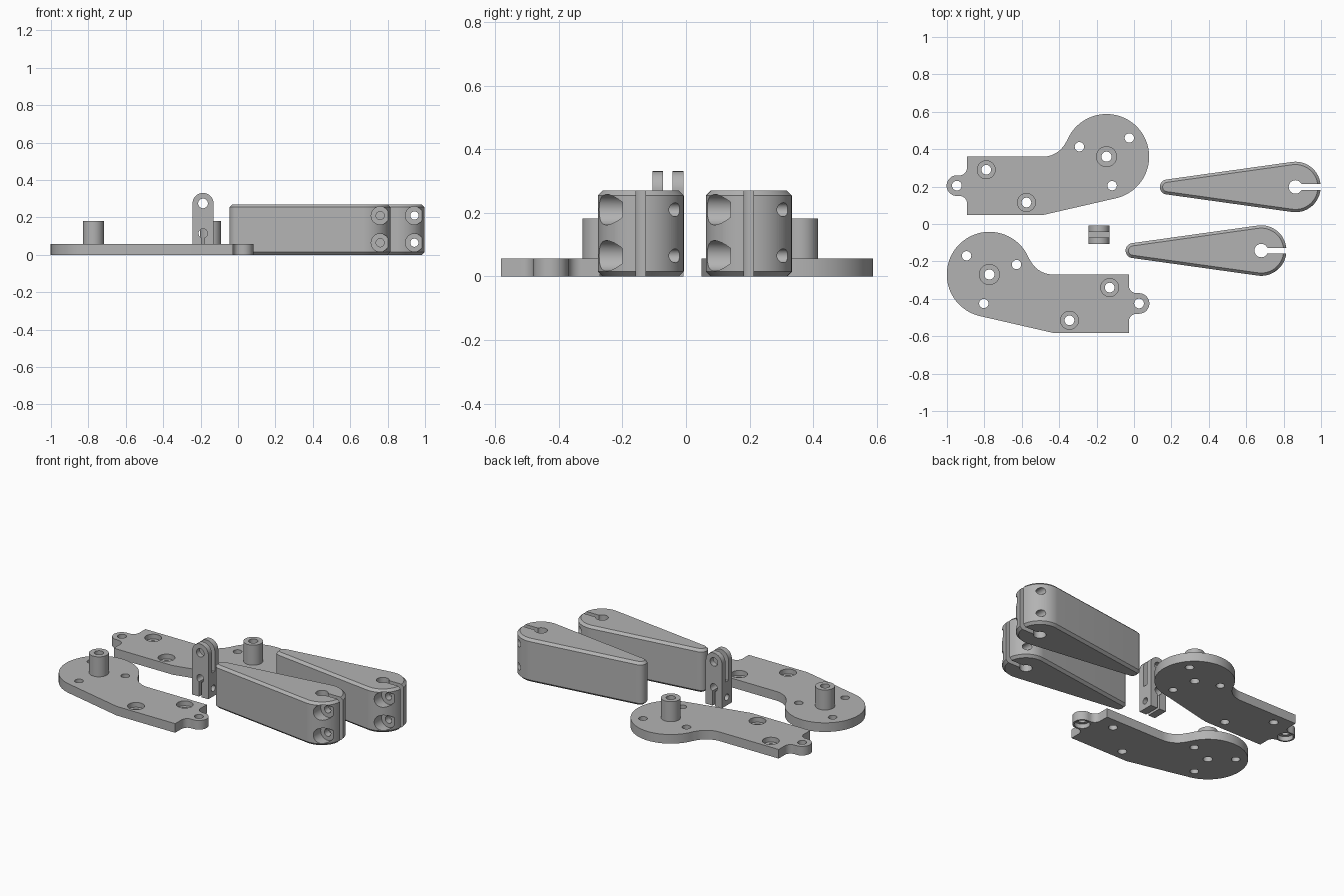
import bpy, bmesh, math
from mathutils import Matrix, Vector

if "Cube" in bpy.data.objects:
    bpy.data.objects.remove(bpy.data.objects["Cube"])

grey = bpy.data.materials.new("light_grey")
grey.diffuse_color = (0.45, 0.45, 0.45, 1)
grey.use_nodes = True
grey.node_tree.nodes["Principled BSDF"].inputs["Base Color"].default_value = grey.diffuse_color


def arc(cx, cy, r, a0, a1, n=24):
    """Points on a circle arc, angles in degrees."""
    return [(cx + r * math.cos(math.radians(a0 + (a1 - a0) * i / n)),
             cy + r * math.sin(math.radians(a0 + (a1 - a0) * i / n))) for i in range(n + 1)]


def add(name, bm):
    bmesh.ops.remove_doubles(bm, verts=bm.verts, dist=1e-5)
    bmesh.ops.recalc_face_normals(bm, faces=bm.faces)
    me = bpy.data.meshes.new(name)
    bm.to_mesh(me)
    bm.free()
    me.materials.append(grey)
    ob = bpy.data.objects.new(name, me)
    bpy.context.collection.objects.link(ob)
    return ob


def loft(name, rings):
    """Closed solid through a stack of matching (points, z) rings."""
    bm = bmesh.new()
    loops = [[bm.verts.new((x, y, z)) for x, y in pts] for pts, z in rings]
    n = len(loops[0])
    for a, b in zip(loops, loops[1:]):
        for i in range(n):
            bm.faces.new((a[i], a[(i + 1) % n], b[(i + 1) % n], b[i]))
    bm.faces.new(loops[0][::-1])
    bm.faces.new(loops[-1])
    return add(name, bm)


def rod(p0, p1, r, seg=32):
    """Cylinder between two points."""
    p0, p1 = Vector(p0), Vector(p1)
    bm = bmesh.new()
    rot = (p1 - p0).to_track_quat('Z', 'Y').to_matrix().to_4x4()
    bmesh.ops.create_cone(bm, cap_ends=True, segments=seg, radius1=r, radius2=r,
                          depth=(p1 - p0).length, matrix=Matrix.Translation((p0 + p1) / 2) @ rot)
    return add("rod", bm)


def block(lo, hi):
    bm = bmesh.new()
    lo, hi = Vector(lo), Vector(hi)
    bmesh.ops.create_cube(bm, size=1, matrix=Matrix.Translation((lo + hi) / 2)
                          @ Matrix.Diagonal((*(hi - lo), 1)))
    return add("block", bm)


def combine(ob, tools, op='DIFFERENCE'):
    """Apply a boolean for each tool, then drop the tool."""
    for t in tools:
        m = ob.modifiers.new("bool", 'BOOLEAN')
        m.operation, m.object, m.solver = op, t, 'EXACT'
        bpy.context.view_layer.objects.active = ob
        bpy.ops.object.modifier_apply(modifier=m.name)
        bpy.data.objects.remove(t)


def finish(ob):
    bpy.ops.object.select_all(action='DESELECT')
    ob.select_set(True)
    bpy.context.view_layer.objects.active = ob
    bpy.ops.object.shade_smooth_by_angle(angle=math.radians(30))


# Pivot plate: round head, fillet, straight tail with a rounded tip
T = 0.057
CX, CY, R = -0.773, -0.27, 0.228
FR = 0.136
fa = math.degrees(math.atan2(FR, 0.34))
tip_x, tip_y, tr, nr = 0.027, -0.425, 0.055, 0.04
end = -0.027
outline = arc(CX, CY, R, fa, 257.6, 56)
outline += [(-0.433, -0.582), (end, -0.582)]
outline += arc(end + nr, tip_y - tr - nr, nr, 180, 90, 10)
outline += arc(tip_x, tip_y, tr, -90, 90, 24)
outline += arc(end + nr, tip_y + tr + nr, nr, 270, 180, 10)
outline += [(end, -0.27)]
outline += arc(CX + 0.34, CY + FR, FR, 270, 180 + fa, 14)[:-1]
plate = loft("pivot_plate_front", [(outline, 0), (outline, T)])
# Upright post
combine(plate, [rod((CX, CY, 0.02), (CX, CY, 0.182), 0.056)], 'UNION')
# Through holes
holes = [(CX, CY, 0.027), (-0.895, -0.17, 0.025), (-0.628, -0.217, 0.025),
         (-0.803, -0.425, 0.025), (tip_x, tip_y, 0.026), (-0.13, -0.34, 0.026), (-0.345, -0.515, 0.026)]
combine(plate, [rod((x, y, -0.1), (x, y, 0.3), r) for x, y, r in holes])
# Counterbores: two from the top, one under the tip
combine(plate, [rod((x, y, 0.027), (x, y, 0.2), 0.048) for x, y in ((-0.13, -0.34), (-0.345, -0.515))])
combine(plate, [rod((tip_x, tip_y, -0.1), (tip_x, tip_y, 0.028), 0.045)])

# Mirrored plate at the back
me = plate.data.copy()
me.transform(Matrix.Translation((-0.92, 0.63, 0)) @ Matrix.Diagonal((-1, 1, 1, 1)))
me.flip_normals()
plate2 = bpy.data.objects.new("pivot_plate_back", me)
bpy.context.collection.objects.link(plate2)
finish(plate)
finish(plate2)

# Clamp arm: chamfered teardrop
AX, AY, AR, SX, SR, H = 0.68, -0.142, 0.135, -0.005, 0.04, 0.27


def teardrop(inset):
    t = math.degrees(math.acos((AR - SR) / (AX - SX)))
    return (arc(AX, AY, AR - inset, -180 + t, 180 - t, 48)
            + arc(SX, AY, SR - inset, 180 - t, 180 + t, 20))


C = 0.015
arm = loft("clamp_arm_front", [(teardrop(C), 0), (teardrop(0), C), (teardrop(0), H - C), (teardrop(C), H)])
# Shaft hole and clamping slot
combine(arm, [rod((AX, AY, -0.1), (AX, AY, 0.4), 0.036),
              block((AX, AY - 0.015, -0.1), (1.2, AY + 0.015, 0.4))])
# Clamp screw holes with recessed heads
for z in (0.065, 0.21):
    combine(arm, [rod((0.76, -0.4, z), (0.76, 0.1, z), 0.022),
                  rod((0.76, -0.4, z), (0.76, -0.2, z), 0.048)])
me = arm.data.copy()
me.transform(Matrix.Translation((0.183, 0.34, 0)))
arm2 = bpy.data.objects.new("clamp_arm_back", me)
bpy.context.collection.objects.link(arm2)
finish(arm)
finish(arm2)

# Forked bracket: round-topped profile extruded along y
BX, Y0, Y1, ZH = -0.187, -0.106, -0.008, 0.275
prof = [(BX - 0.056, 0), (BX + 0.056, 0)] + arc(BX, ZH, 0.056, 0, 180, 28)
fork = loft("fork_bracket", [(prof, -Y1), (prof, -Y0)])
fork.data.transform(Matrix.Rotation(math.radians(90), 4, 'X'))
ym = (Y0 + Y1) / 2
combine(fork, [
    block((BX - 0.2, ym - 0.015, 0.15), (BX + 0.2, ym + 0.015, 0.5)),    # fork gap
    rod((BX, -0.3, ZH), (BX, 0.2, ZH), 0.026),                           # pin hole
    rod((BX, -0.3, 0.115), (BX, 0.2, 0.115), 0.024),                     # keyhole
    block((BX - 0.008, -0.3, -0.1), (BX + 0.008, 0.2, 0.115)),           # keyhole slit
    rod((BX - 0.2, ym, 0.05), (BX + 0.2, ym, 0.05), 0.02)])              # clamp screw hole
finish(fork)
